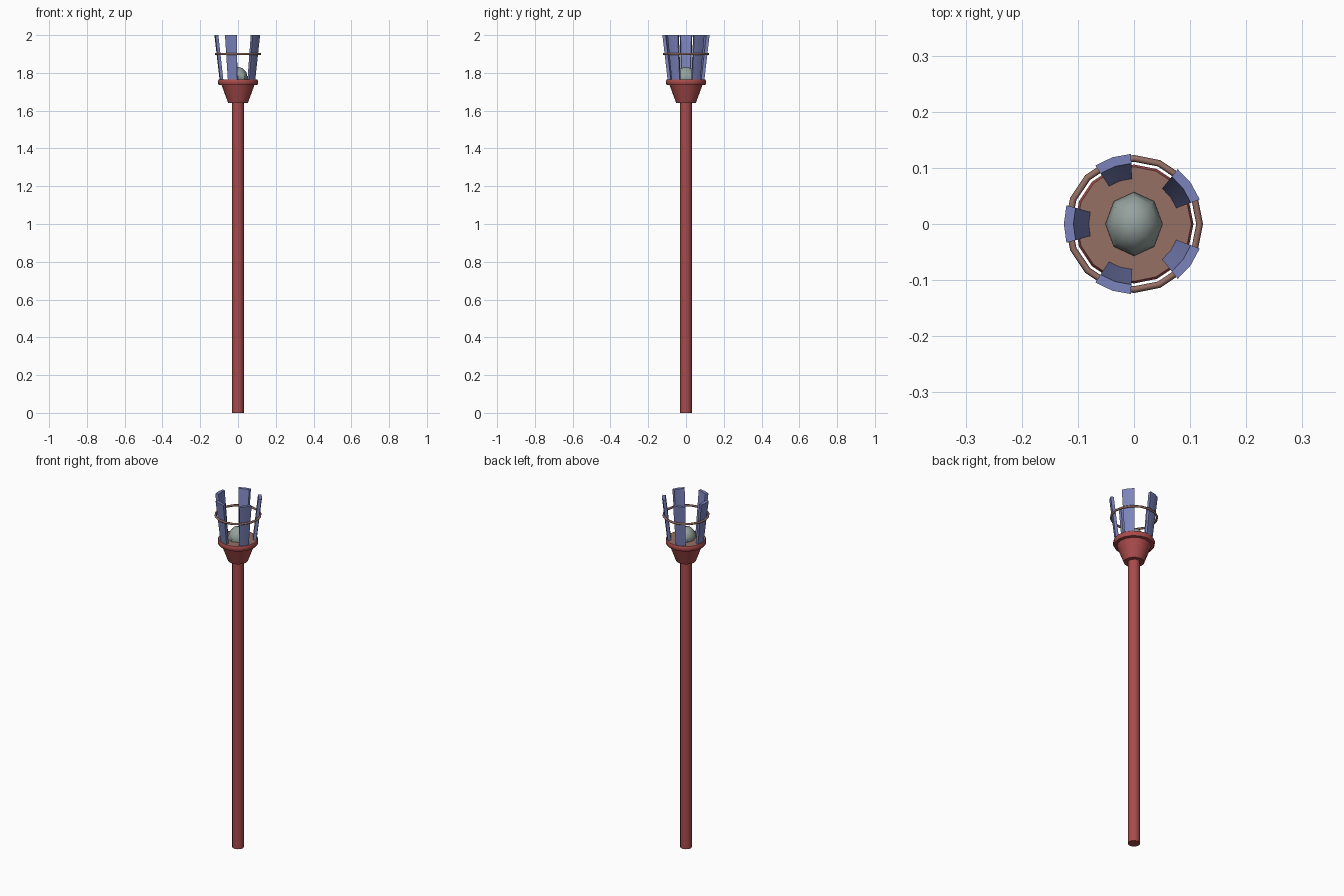
import bpy, bmesh, math

if "Cube" in bpy.data.objects:
    bpy.data.objects.remove(bpy.data.objects["Cube"])


def material(name, rgb):
    m = bpy.data.materials.new(name)
    m.diffuse_color = (*rgb, 1)
    m.use_nodes = True
    m.node_tree.nodes["Principled BSDF"].inputs["Base Color"].default_value = m.diffuse_color
    return m


RED = material("red_paint", (0.40, 0.07, 0.07))
BLUE = material("blue_metal", (0.20, 0.23, 0.50))
BROWN = material("brown_metal", (0.30, 0.16, 0.13))
STONE = material("grey_stone", (0.30, 0.36, 0.34))


def finish(name, bm, mats, angle=40):
    bmesh.ops.recalc_face_normals(bm, faces=bm.faces)
    me = bpy.data.meshes.new(name)
    bm.to_mesh(me)
    bm.free()
    ob = bpy.data.objects.new(name, me)
    bpy.context.collection.objects.link(ob)
    for m in mats:
        me.materials.append(m)
    bpy.ops.object.select_all(action='DESELECT')
    ob.select_set(True)
    bpy.context.view_layer.objects.active = ob
    bpy.ops.object.shade_smooth_by_angle(angle=math.radians(angle))
    return ob


def lathe(profile, sides):
    """Closed turned solid from (radius, z) points, bottom to top."""
    bm = bmesh.new()
    rings = []
    for r, z in profile:
        rings.append([bm.verts.new((r * math.cos(math.tau * i / sides),
                                    r * math.sin(math.tau * i / sides), z))
                      for i in range(sides)])
    for a, b in zip(rings, rings[1:]):
        for i in range(sides):
            j = (i + 1) % sides
            bm.faces.new((a[i], a[j], b[j], b[i]))
    bm.faces.new(rings[0][::-1])
    bm.faces.new(rings[-1])
    return bm


# Long handle
finish("pole", lathe([(0.031, 0), (0.031, 1.66)], 12), [RED])

# Flared cup with a thick lip and a brown top plate
bm = lathe([(0.052, 1.64), (0.087, 1.735), (0.102, 1.737), (0.106, 1.745),
            (0.106, 1.758), (0.102, 1.765)], 16)
bm.faces.ensure_lookup_table()
bm.faces[-1].material_index = 1
finish("cup", bm, [RED, BROWN])

# Low-poly ball in the cup
bm = bmesh.new()
bmesh.ops.create_uvsphere(bm, u_segments=8, v_segments=6, radius=1)
bmesh.ops.scale(bm, vec=(0.051, 0.057, 0.058), verts=bm.verts)
bmesh.ops.translate(bm, vec=(0, 0, 1.774), verts=bm.verts)
finish("ball", bm, [STONE])

# Five flaring curved slats
HALF = math.radians(15.5)
for n in range(5):
    mid = math.radians(36 + 72 * n)
    bm = bmesh.new()
    levels = []
    for z, inner, outer in ((1.75, 0.079, 0.096), (2.0, 0.108, 0.125)):
        section = [(outer, -HALF), (outer, 0), (outer, HALF),
                   (inner, HALF), (inner, 0), (inner, -HALF)]
        levels.append([bm.verts.new((r * math.cos(mid + a),
                                     r * math.sin(mid + a), z))
                       for r, a in section])
    low, high = levels
    for i in range(6):
        j = (i + 1) % 6
        bm.faces.new((low[i], low[j], high[j], high[i]))
    for lv in levels:
        bm.faces.new((lv[0], lv[1], lv[4], lv[5]))
        bm.faces.new((lv[1], lv[2], lv[3], lv[4]))
    finish(f"slat_{n + 1}", bm, [BLUE])

# Hoop around the slats
bpy.ops.mesh.primitive_torus_add(major_segments=16, minor_segments=6,
                                 major_radius=0.117, minor_radius=0.006,
                                 location=(0, 0, 1.9))
hoop = bpy.context.object
hoop.name = "hoop"
hoop.data.materials.append(BROWN)
bpy.ops.object.shade_smooth_by_angle(angle=math.radians(65))
